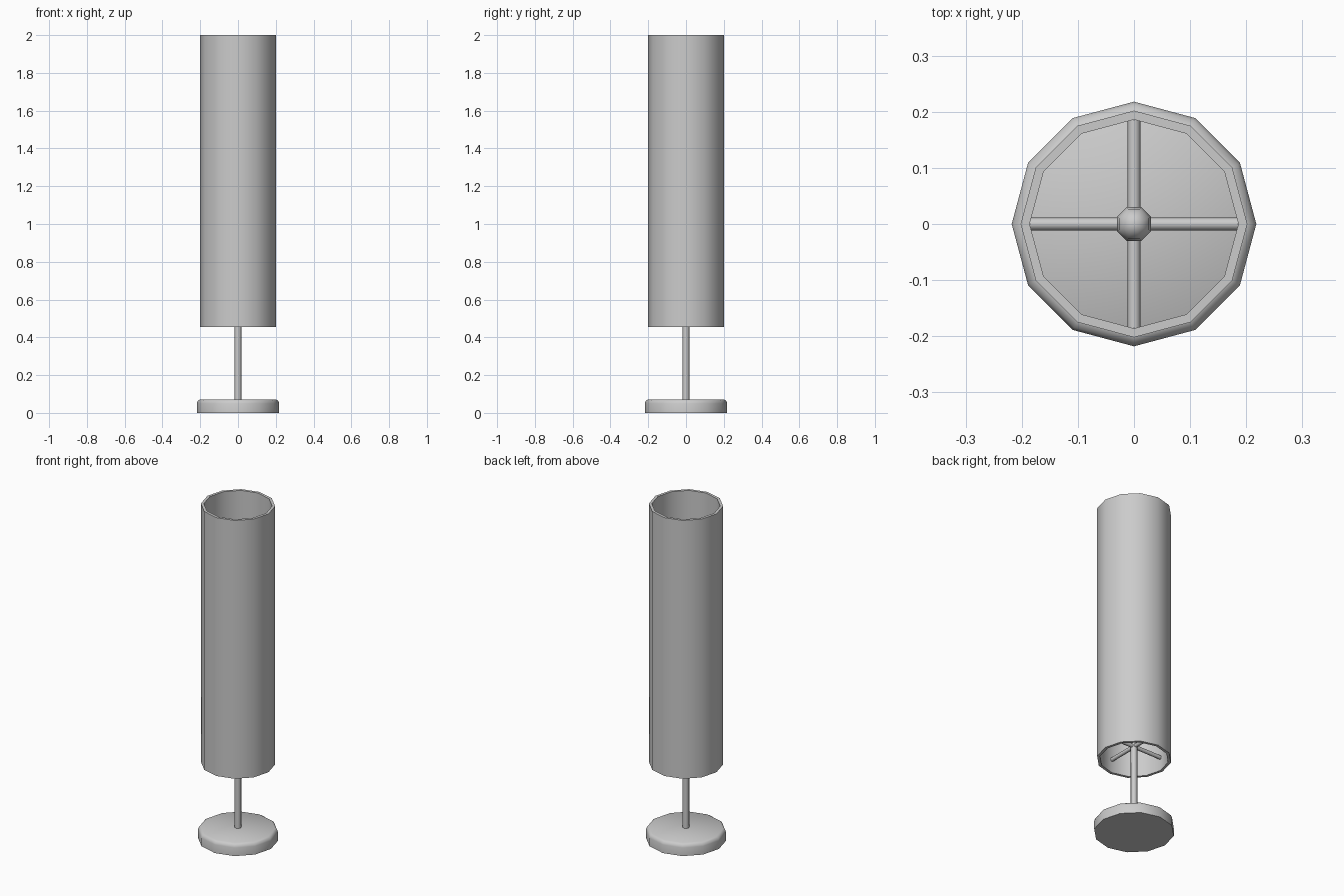
import bpy, bmesh, math
from mathutils import Matrix

if "Cube" in bpy.data.objects:
    bpy.data.objects.remove(bpy.data.objects["Cube"], do_unlink=True)

grey = bpy.data.materials.new("light grey")
grey.use_nodes = True
COLOUR = (0.6, 0.6, 0.6, 1)
grey.diffuse_color = COLOUR
grey.node_tree.nodes["Principled BSDF"].inputs["Base Color"].default_value = COLOUR


def finish(name, bm, angle=40):
    bmesh.ops.recalc_face_normals(bm, faces=bm.faces)
    mesh = bpy.data.meshes.new(name)
    bm.to_mesh(mesh)
    bm.free()
    mesh.materials.append(grey)
    obj = bpy.data.objects.new(name, mesh)
    bpy.context.collection.objects.link(obj)
    bpy.ops.object.select_all(action='DESELECT')
    obj.select_set(True)
    bpy.context.view_layer.objects.active = obj
    bpy.ops.object.shade_smooth_by_angle(angle=math.radians(angle))
    return obj


def lathe(name, profile, sides, closed=False, angle=40):
    """Turn a (radius, z) profile about z; open profiles get flat end caps."""
    bm = bmesh.new()
    rings = [[bm.verts.new((r * math.cos(math.tau * i / sides),
                            r * math.sin(math.tau * i / sides), z))
              for i in range(sides)] for r, z in profile]
    pairs = list(zip(rings, rings[1:]))
    if closed:
        pairs.append((rings[-1], rings[0]))
    else:
        bm.faces.new(rings[0])
        bm.faces.new(rings[-1])
    for low, high in pairs:
        for i in range(sides):
            j = (i + 1) % sides
            bm.faces.new((low[i], low[j], high[j], high[i]))
    return finish(name, bm, angle)


# Weighted foot with a softened upper edge
lathe("base", [(0.218, 0), (0.218, 0.05), (0.213, 0.064), (0.2, 0.072)], 12)

# Upright pole
lathe("pole", [(0.018, 0.06), (0.018, 0.56)], 8, angle=50)

# Open tube shade with wall thickness
lathe("shade", [(0.202, 0.455), (0.202, 2), (0.186, 2), (0.186, 0.455)], 12, closed=True)

# Cross bars holding the shade
for name, axis in (("cross_bar_side", 'Y'), ("cross_bar_front", 'X')):
    bm = bmesh.new()
    bmesh.ops.create_cone(
        bm, cap_ends=True, segments=8, radius1=0.0115, radius2=0.0115, depth=0.37,
        matrix=Matrix.Translation((0, 0, 0.535)) @ Matrix.Rotation(math.pi / 2, 4, axis))
    finish(name, bm, 50)

# Small bulb on top of the pole
bm = bmesh.new()
bmesh.ops.create_uvsphere(
    bm, u_segments=8, v_segments=6, radius=0.033,
    matrix=Matrix.Translation((0, 0, 0.59)) @ Matrix.Rotation(math.pi / 8, 4, 'Z')
    @ Matrix.Diagonal((1, 1, 1.3, 1)))
finish("bulb", bm, 60)
